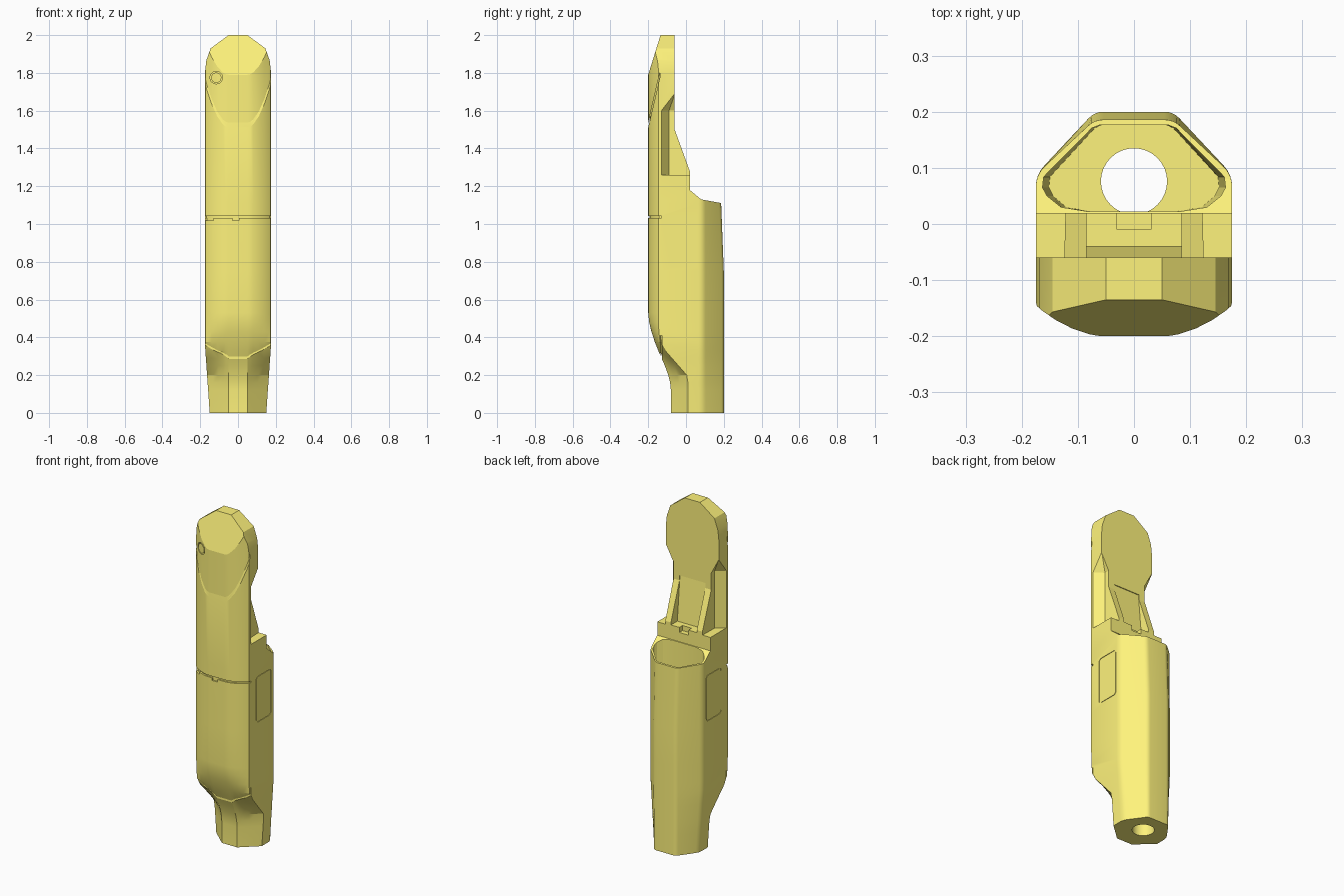
import bpy, bmesh, math

if "Cube" in bpy.data.objects:
    bpy.data.objects.remove(bpy.data.objects["Cube"])


def loft(name, rings):
    """Skin a list of equal-length 3D rings and cap both ends."""
    bm = bmesh.new()
    rows = [[bm.verts.new(p) for p in r] for r in rings]
    n = len(rows[0])
    for a, b in zip(rows, rows[1:]):
        for i in range(n):
            j = (i + 1) % n
            bm.faces.new((a[i], a[j], b[j], b[i]))
    bm.faces.new(rows[0][::-1])
    bm.faces.new(rows[-1])
    bmesh.ops.recalc_face_normals(bm, faces=bm.faces)
    me = bpy.data.meshes.new(name)
    bm.to_mesh(me)
    bm.free()
    ob = bpy.data.objects.new(name, me)
    bpy.context.collection.objects.link(ob)
    return ob


def prism(pts, axis, lo, hi, name="cutter"):
    """Extrude a 2D outline along an axis between lo and hi."""
    place = {'x': lambda p, d: (d, p[0], p[1]),
             'y': lambda p, d: (p[0], d, p[1]),
             'z': lambda p, d: (p[0], p[1], d)}[axis]
    return loft(name, [[place(p, d) for p in pts] for d in (lo, hi)])


def rect(a0, a1, b0, b1):
    return [(a0, b0), (a1, b0), (a1, b1), (a0, b1)]


def circle(cx, cy, r, n=32):
    return [(cx + r * math.cos(2 * math.pi * i / n),
             cy + r * math.sin(2 * math.pi * i / n)) for i in range(n)]


def round_rect(a0, a1, b0, b1, r):
    pts = []
    for k, (a, b) in enumerate([(a1 - r, b1 - r), (a0 + r, b1 - r),
                                (a0 + r, b0 + r), (a1 - r, b0 + r)]):
        for s in range(5):
            t = math.pi / 2 * (k + s / 4)
            pts.append((a + r * math.cos(t), b + r * math.sin(t)))
    return pts


def soft(p, corner, q, r, n=4):
    """Round the corner between p and q."""
    a, b = [[c + (e - c) * r / math.dist(corner, end) for c, e in zip(corner, end)]
            for end in (p, q)]
    ts = [i / n for i in range(n + 1)]
    return [tuple((1 - t) ** 2 * a[i] + 2 * t * (1 - t) * corner[i] + t * t * b[i]
                  for i in (0, 1)) for t in ts]


def boolean(ob, tool, op='DIFFERENCE', keep=False):
    m = ob.modifiers.new("cut", 'BOOLEAN')
    m.operation, m.solver, m.object = op, 'EXACT', tool
    bpy.context.view_layer.objects.active = ob
    bpy.ops.object.modifier_apply(modifier=m.name)
    if not keep:
        bpy.data.objects.remove(tool)


def mirrored(pts):
    return pts + [(-x, y) for x, y in reversed(pts)]


# Cross-section: curved front, straight sides, rounded chamfers at the back
U = [0, .12, .24, .48, .72, .92, .985, 1]
V = [0, .015, .06, .22, .47, .75, .87, 1]
# z, front y, side-corner y, front bulge, half width, back y
ROWS = [(0, -.08, .01, 0, .15, .2), (.12, -.08, .01, 0, .158, .2),
        (.16, -.084, .01, 0, .161, .2), (.2, -.094, .004, 0, .164, .2),
        (.25, -.112, -.04, 0, .167, .2), (.29, -.13, -.075, .1, .17, .2),
        (.33, -.147, -.11, .4, .173, .2), (.375, -.165, -.134, .8, .175, .2),
        (.43, -.183, -.138, 1, .175, .2), (.48, -.195, -.138, 1, .175, .2),
        (.53, -.2, -.138, 1, .175, .2), (.75, -.2, -.138, 1, .175, .2),
        (1.11, -.2, -.138, 1, .175, .186), (2.1, -.2, -.138, 1, .175, .186)]


def body_loft(name, inset=0.0):
    rings = []
    for z, yf, ys, b, xs, yb in ROWS:
        xs, yf, ys, yb = xs - inset, yf + inset, ys + inset, yb - inset
        half = [(.05 + (xs - .05) * u, yf + (ys - yf) * (u * (1 - b) + v * b))
                for u, v in zip(U, V)]
        side, back = (xs, .088), (.07, yb)
        half += soft((xs, 0), side, back, .022) + soft(side, back, (0, yb), .016)
        rings.append([(x, y, z) for x, y in mirrored(half)])
    return loft(name, rings)


body = body_loft("body")

# Side silhouette and rounded head outline
boolean(body, prism([(-.3, -.1), (.3, -.1), (.3, 1.09), (.19, 1.11), (.08, 1.13),
                     (.02, 1.18), (.02, 1.28), (-.06, 1.5), (-.06, 2.0),
                     (-.135, 2.0), (-.2, 1.79), (-.3, 1.467)], 'x', -.4, .4), 'INTERSECT')
boolean(body, prism(mirrored([(.4, -.2), (.4, 1.6), (.176, 1.79), (.168, 1.865),
                              (.145, 1.93), (.05, 2.0), (.01, 2.03)]),
                    'y', -.4, .4), 'INTERSECT')

# Notches that narrow the neck below the head
for s in (1, -1):
    low = [(.185, -.138), (.125, -.09), (.12, .1), (.3, .1), (.3, -.138)]
    top = [(.185, -.062), (.178, -.055), (.178, .1), (.3, .1), (.3, -.062)]
    boolean(body, loft("notch", [[(s * x, y, z) for x, y in ring]
                                 for ring, z in ((low, 1.26), (low, 1.6), (top, 1.7))]))

# Recess between the two rails, with its small slot
boolean(body, prism([(-.065, 1.53), (-.04, 1.265), (.1, 1.265), (.1, 1.53)], 'x', -.085, .085))
boolean(body, prism(rect(-.03, .03, -.01, .1), 'z', 1.235, 1.4))

# Rear pocket and the hole through its floor
pocket = mirrored([(.08, .022), (.13, .03), (.155, .05), (.163, .065), (.161, .084),
                   (.075, .171), (.062, .176)])
boolean(body, loft("pocket", [[(x * k, y, z) for x, y in pocket]
                              for k, z in ((.93, .12), (1, .4), (1, 1.25))]))
boolean(body, prism(circle(0, .076, .059), 'z', -.1, .3))

# Shallow seams on the front shell
core = body_loft("core", .008)
seams = [prism(rect(-.3, -.13, 1.033, 1.043), 'x', -.3, .3),
         prism([(-.215, 1.447), (-.137, 1.782), (-.137, 1.808), (-.215, 1.473)], 'x', -.3, .3),
         prism(rect(-.134, -.128, .25, .41), 'x', -.3, .3),
         prism(rect(-.03, .005, 1.018, 1.036), 'y', -.3, -.15),
         prism(rect(-.3, -.13, 1.018, 1.036), 'y', -.3, -.14)]
for seam in seams:
    boolean(seam, core, keep=True)
    boolean(body, seam)
bpy.data.objects.remove(core)

# Rounded panel outline on each side
for lo, hi in ((.172, .3), (-.3, -.172)):
    frame = prism(round_rect(-.081, .061, .773, 1.047, .02), 'x', lo, hi)
    boolean(frame, prism(round_rect(-.077, .057, .777, 1.043, .016), 'x', lo - .1, hi + .1))
    boolean(body, frame)

# Round button outlined by a groove on the head
ring = prism(circle(-.115, 1.775, .033), 'y', -.3, -.155)
boolean(ring, prism(circle(-.115, 1.775, .027), 'y', -.4, 0))
boolean(body, ring)

# Yellow plastic
mat = bpy.data.materials.new("yellow_plastic")
mat.diffuse_color = (1.0, .9, .2, 1)
mat.use_nodes = True
mat.node_tree.nodes["Principled BSDF"].inputs["Base Color"].default_value = mat.diffuse_color
body.data.materials.clear()
body.data.materials.append(mat)
for p in body.data.polygons:
    p.material_index = 0

# Smooth shading with sharp edges kept
bpy.ops.object.select_all(action='DESELECT')
body.select_set(True)
bpy.context.view_layer.objects.active = body
bpy.ops.object.shade_smooth_by_angle(angle=math.radians(16))
